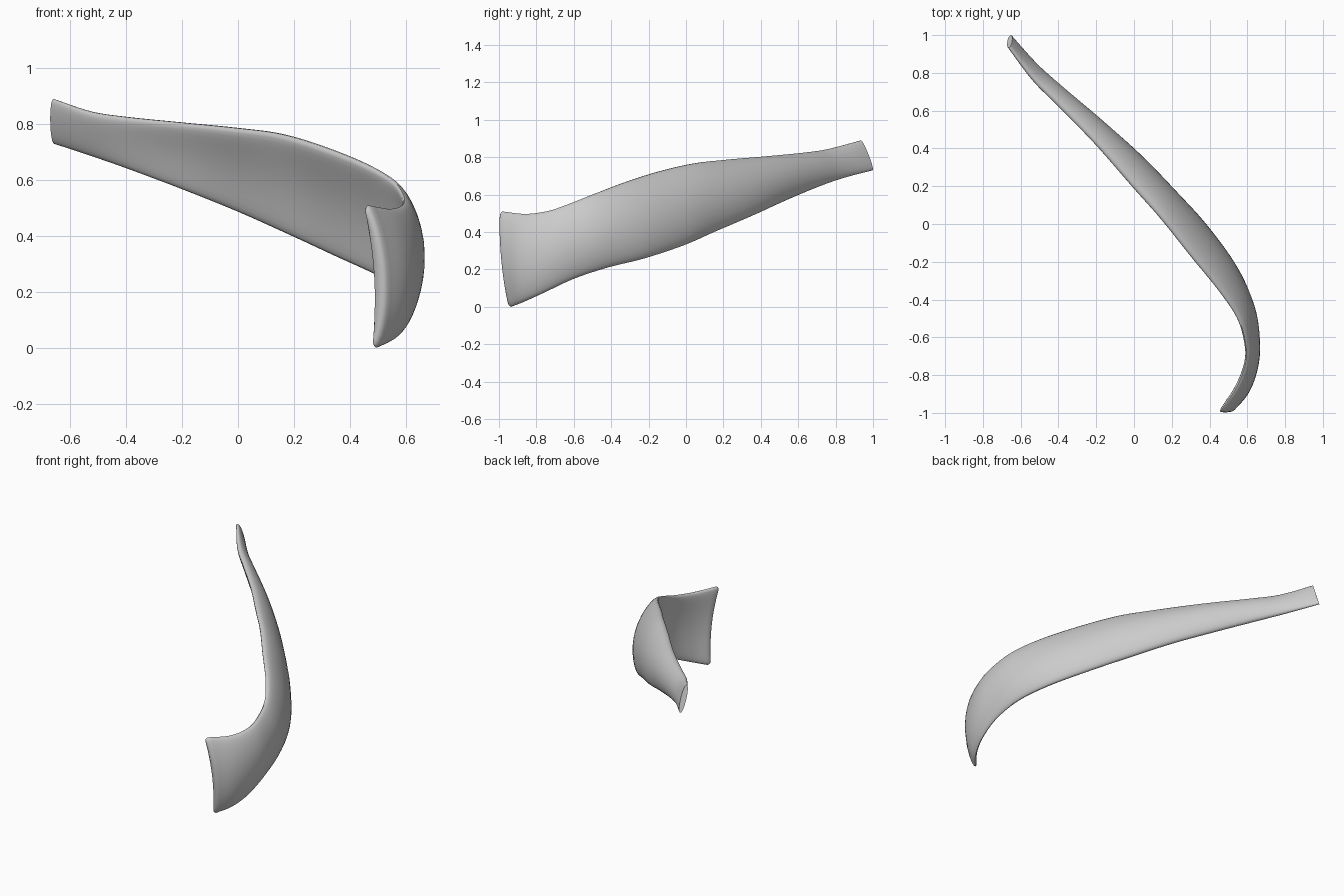
import bpy, bmesh
from math import sin, cos, pi
from mathutils import Vector

if "Cube" in bpy.data.objects:
    bpy.data.objects.remove(bpy.data.objects["Cube"])

# Stations along the blade: top edge xyz, bottom edge xyz, half thickness, outward bulge, end notch
STATIONS = [
    (-.660, .935, .89, -.656, .998, .73, .017, .0, 0),
    (-.53, .765, .845, -.53, .845, .69, .027, .008, 0),
    (-.40, .635, .825, -.40, .715, .645, .033, .016, 0),
    (-.20, .43, .805, -.20, .535, .57, .038, .028, 0),
    (0, .20, .785, 0, .36, .49, .042, .034, 0),
    (.15, .03, .765, .20, .15, .40, .043, .038, 0),
    (.30, -.16, .72, .35, -.01, .33, .042, .041, 0),
    (.45, -.345, .66, .50, -.22, .26, .038, .042, 0),
    (.553, -.50, .60, .58, -.42, .21, .033, .041, 0),
    (.592, -.64, .545, .608, -.60, .15, .029, .038, 0),
    (.590, -.74, .512, .597, -.75, .08, .030, .035, 0),
    (.545, -.86, .497, .555, -.86, .03, .033, .034, 0),
    (.465, -.982, .51, .495, -.935, .0, .028, .030, .012),
]
STEPS, SIDES = 6, 32


def spline(rows, steps):
    """Catmull-Rom interpolation of the station table."""
    ext = [[2 * a - b for a, b in zip(rows[0], rows[1])], *rows,
           [2 * a - b for a, b in zip(rows[-1], rows[-2])]]
    out = []
    for i in range(1, len(ext) - 2):
        for k in range(steps):
            t = k / steps
            out.append([.5 * (2 * b + (c - a) * t + (2 * a - 5 * b + 4 * c - d) * t * t
                              + (3 * b - a - 3 * c + d) * t ** 3)
                        for a, b, c, d in zip(*ext[i - 1:i + 3])])
    return out + [list(rows[-1])]


rows = spline(STATIONS, STEPS)
tops = [Vector(r[:3]) for r in rows]
bots = [Vector(r[3:6]) for r in rows]
mids = [(a + b) / 2 for a, b in zip(tops, bots)]
bm = bmesh.new()
rings = []


def ring(i, scale=1.0, push=0.0):
    """Curved lens section between the top and bottom edges."""
    tan = (mids[min(i + 1, len(mids) - 1)] - mids[max(i - 1, 0)]).normalized()
    half = (tops[i] - bots[i]) / 2
    out = half.cross(tan).normalized()
    th, bulge, notch = rows[i][6:9]
    verts = []
    for k in range(SIDES):
        a = 2 * pi * k / SIDES
        s, c = sin(a), cos(a)
        w = abs(c) ** .85 * (1 if c > 0 else -1) * th * scale
        h = s * (1 - (1 - scale) * th / half.length)
        verts.append(bm.verts.new(mids[i] + half * h
                                  + tan * (push - notch * (1 - s * s))
                                  + out * (w + bulge * (1 - s * s))))
    rings.append(verts)


# Blade body, with a softly rounded near end
for i in range(len(rows)):
    ring(i)
ring(len(rows) - 1, .8, .010)
ring(len(rows) - 1, .45, .016)
for a, b in zip(rings, rings[1:]):
    for k in range(SIDES):
        j = (k + 1) % SIDES
        bm.faces.new((a[k], a[j], b[j], b[k]))
# Cap each end with strips across the section
for r in (rings[0], rings[-1]):
    q = SIDES // 4
    for n in range(SIDES // 2):
        loop = [r[(q - n) % SIDES], r[(q - n - 1) % SIDES],
                r[(q + n + 1) % SIDES], r[(q + n) % SIDES]]
        bm.faces.new(list(dict.fromkeys(loop)))
bmesh.ops.recalc_face_normals(bm, faces=bm.faces)

mesh = bpy.data.meshes.new("curved_blade")
bm.to_mesh(mesh)
bm.free()
obj = bpy.data.objects.new("curved_blade", mesh)
bpy.context.collection.objects.link(obj)
bpy.context.view_layer.objects.active = obj
obj.select_set(True)
bpy.ops.object.shade_smooth_by_angle(angle=0.9)
